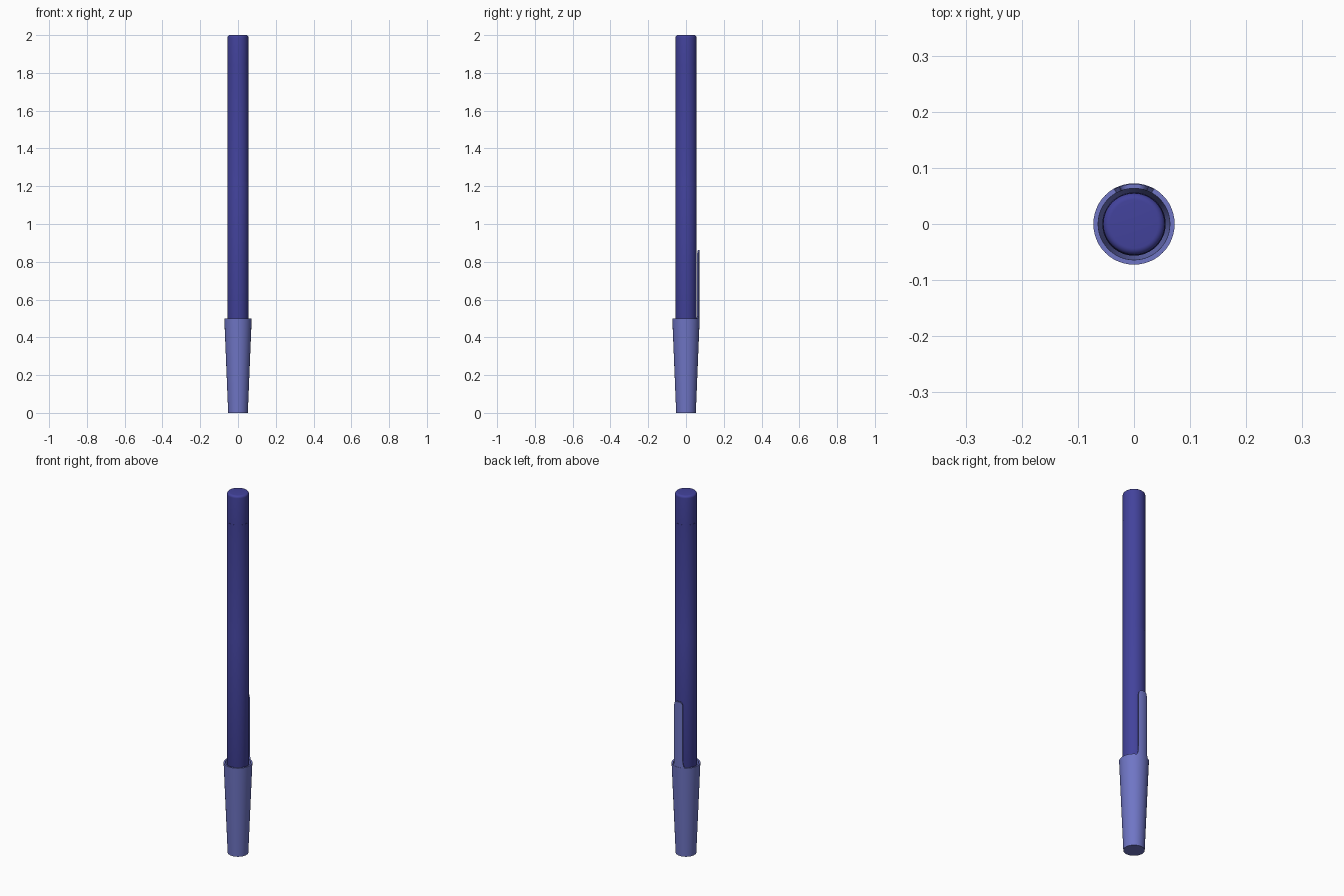
import bpy, bmesh, math

if "Cube" in bpy.data.objects:
    bpy.data.objects.remove(bpy.data.objects["Cube"])

SEG = 48


def material(name, color):
    m = bpy.data.materials.new(name)
    m.diffuse_color = color
    m.use_nodes = True
    m.node_tree.nodes["Principled BSDF"].inputs["Base Color"].default_value = m.diffuse_color
    return m


dark = material("dark_blue", (0.055, 0.055, 0.33, 1))
light = material("light_blue", (0.16, 0.18, 0.56, 1))


def finish(name, bm, mat):
    bmesh.ops.remove_doubles(bm, verts=bm.verts, dist=1e-6)
    bmesh.ops.recalc_face_normals(bm, faces=bm.faces)
    me = bpy.data.meshes.new(name)
    bm.to_mesh(me)
    bm.free()
    ob = bpy.data.objects.new(name, me)
    bpy.context.collection.objects.link(ob)
    me.materials.append(mat)
    bpy.ops.object.select_all(action='DESELECT')
    ob.select_set(True)
    bpy.context.view_layer.objects.active = ob
    bpy.ops.object.shade_smooth_by_angle(angle=math.radians(35))
    return ob


def lathe(name, profile, mat):
    """Revolve an (r, z) profile that starts and ends on the axis."""
    bm = bmesh.new()
    vs = [bm.verts.new((r, 0, z)) for r, z in profile]
    es = [bm.edges.new(p) for p in zip(vs, vs[1:])]
    bmesh.ops.spin(bm, geom=vs + es, cent=(0, 0, 0), axis=(0, 0, 1),
                   angle=math.tau, steps=SEG)
    return finish(name, bm, mat)


# Barrel with a hair-thin step and a tapered nose hidden inside the cap
lathe("barrel", [(0, 0.22), (0.025, 0.22), (0.045, 0.36), (0.0565, 0.4),
                 (0.0565, 1.22), (0.0555, 1.225), (0.0555, 1.84), (0, 1.84)], dark)

# Rounded plug closing the upper end
corner = [(0.043 + 0.012 * math.cos(a), 1.988 + 0.012 * math.sin(a))
          for a in (math.radians(15 * i) for i in range(7))]
lathe("end_plug", [(0, 1.84), (0.055, 1.84)] + corner + [(0, 2.0)], dark)

# Writing tip
lathe("writing_tip", [(0, 0.06), (0.005, 0.065), (0.009, 0.12),
                      (0.02, 0.15), (0.025, 0.22), (0, 0.22)], dark)

# Tapered hollow cap
lathe("cap", [(0, 0), (0.052, 0), (0.0725, 0.5), (0.064, 0.5),
              (0.045, 0.025), (0, 0.025)], light)

# Pocket clip: curved strip continuing the cap wall, flared foot, rounded end
bm = bmesh.new()
rows = [(0.47, 0.036), (0.5, 0.036), (0.508, 0.031), (0.525, 0.027), (0.55, 0.026),
        (0.84, 0.026), (0.851, 0.024), (0.858, 0.019), (0.862, 0.012)]
COLS = 8
grid = []
for z, half in rows:
    row = []
    for i in range(COLS + 1):
        a = half / 0.07 * (2 * i / COLS - 1)
        row.append([bm.verts.new((r * math.sin(a), r * math.cos(a), z))
                    for r in (0.0635, 0.0712)])
    grid.append(row)
for lo, hi in zip(grid, grid[1:]):
    for i in range(COLS):
        for k in (0, 1):
            bm.faces.new((lo[i][k], lo[i + 1][k], hi[i + 1][k], hi[i][k]))
    for i in (0, COLS):
        bm.faces.new((lo[i][0], lo[i][1], hi[i][1], hi[i][0]))
for row in (grid[0], grid[-1]):
    for a, b in zip(row, row[1:]):
        bm.faces.new((a[0], a[1], b[1], b[0]))
finish("clip", bm, light)
